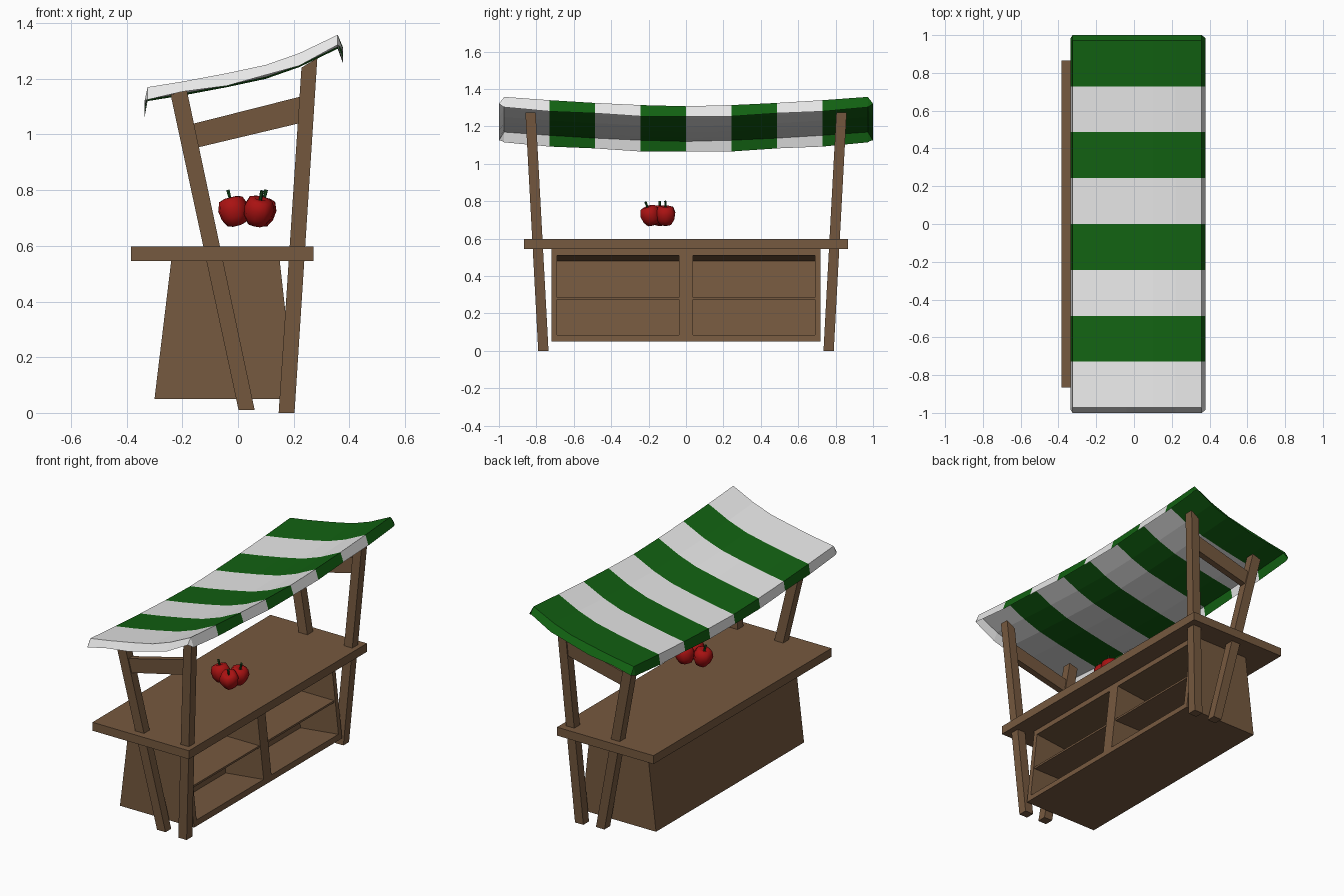
import bpy, bmesh, math
from mathutils import Matrix, Vector

if "Cube" in bpy.data.objects:
    bpy.data.objects.remove(bpy.data.objects["Cube"])


def material(name, rgb):
    m = bpy.data.materials.new(name)
    m.diffuse_color = (*rgb, 1)
    m.use_nodes = True
    m.node_tree.nodes["Principled BSDF"].inputs["Base Color"].default_value = m.diffuse_color
    return m


wood = material("brown wood", (0.18, 0.10, 0.05))
white = material("white cloth", (0.8, 0.8, 0.8))
green = material("green cloth", (0.006, 0.12, 0.006))
red = material("red fruit", (0.40, 0.006, 0.006))
stem_green = material("stem green", (0.01, 0.08, 0.015))


def add(name, bm, mats, recalc=True):
    if recalc:
        bmesh.ops.recalc_face_normals(bm, faces=bm.faces)
    me = bpy.data.meshes.new(name)
    bm.to_mesh(me)
    bm.free()
    for m in mats:
        me.materials.append(m)
    ob = bpy.data.objects.new(name, me)
    bpy.context.collection.objects.link(ob)
    return ob


def prism(name, profile, y0, y1, lean=0.0):
    """x-z profile extruded along y, optionally leaning in y with height"""
    bm = bmesh.new()
    a, b = [[bm.verts.new((x, y + lean * z, z)) for x, z in profile] for y in (y0, y1)]
    bm.faces.new(a)
    bm.faces.new(b[::-1])
    n = len(profile)
    for i in range(n):
        k = (i + 1) % n
        bm.faces.new((a[i], b[i], b[k], a[k]))
    return add(name, bm, [wood])


# Counter top
prism("counter_top", [(-.385, .545), (.272, .545), (.272, .597), (-.385, .597)], -.866, .866)

# Cabinet with two recesses on the open side, each with a shelf
cabinet = prism("cabinet", [(-.30, .05), (.205, .05), (.15, .546), (-.24, .546)], -.72, .72)


def face_x(z):
    return .15 + .055 * (.545 - z) / .495


normal = Vector((.994, .11))
low, high = Vector((face_x(.085), .085)), Vector((face_x(.51), .51))
recess = [low - normal * .26, low + normal * .1, high + normal * .1, high - normal * .26]
for i, (y0, y1) in enumerate([(-.69, -.038), (.038, .69)]):
    cutter = prism(f"recess_cutter_{i}", recess, y0, y1)
    cutter.hide_render = True
    cutter.hide_viewport = False
    cutter.display_type = 'WIRE'
    mod = cabinet.modifiers.new("recess", 'BOOLEAN')
    mod.operation = 'DIFFERENCE'
    mod.solver = 'EXACT'
    mod.object = cutter
    prism(f"shelf_{i}", [(-.10, .273), (.172, .273), (.172, .285), (-.10, .285)],
          y0 - .005, y1 + .005)

# Leaning posts and the braces between them
LEAN = .054
for side, s in (("near", -1), ("far", 1)):
    prism(f"{side}_rear_post", [(.146, 0), (.203, 0), (.285, 1.275), (.228, 1.24)],
          s * .735, s * .79, s * LEAN)
    prism(f"{side}_front_post", [(.002, .01), (.06, .01), (-.184, 1.16), (-.242, 1.143)],
          s * .735, s * .79, s * LEAN)
    prism(f"{side}_brace", [(-.155, .951), (.24, 1.045), (.24, 1.14), (-.175, 1.035)],
          s * .743, s * .782, s * LEAN)

# Sagging striped canopy: a sheet with a short hanging skirt on all edges
XS = [-.325, -.2, -.04, .1, .22, .358]
ZS = [1.17, 1.19, 1.22, 1.25, 1.292, 1.358]
NY = 8
bm = bmesh.new()
rows = []
for j in range(-1, NY + 2):
    jc = min(max(j, 0), NY)
    t = jc / NY * 2 - 1
    sag = .05 * (1 - abs(t) ** 1.5)
    end = j != jc
    row = []
    for i in range(-1, len(XS) + 1):
        ic = min(max(i, 0), len(XS) - 1)
        edge = i != ic
        x, y, z = XS[ic], .972 * t, ZS[ic] - sag
        if edge:
            x += -.01 if i < 0 else .02
            z -= .055 if jc % 2 == 0 else .06
        if end:
            y = t * (.985 if edge else 1.0)
            if edge:
                z += .008
            else:
                z -= .045 if i % 2 == 0 else .036
        row.append(bm.verts.new((x, y, z)))
    rows.append(row)
for j in range(len(rows) - 1):
    stripe = min(max(j - 1, 0), NY - 1)
    for i in range(len(XS) + 1):
        f = bm.faces.new((rows[j][i], rows[j][i + 1], rows[j + 1][i + 1], rows[j + 1][i]))
        f.material_index = stripe % 2
add("striped_canopy", bm, [white, green], recalc=False)

# Three lumpy red fruits with tilted stems
PROFILE = [(.022, .05), (.043, .043), (.055, .012), (.05, -.022), (.034, -.049), (.014, -.055)]
SEG = 10
fruits = [(-.017, -.14, -.25, .0), (.084, -.11, .22, .0), (.073, -.19, .18, .35)]
for k, (x, y, tilt_y, tilt_x) in enumerate(fruits):
    place = (Matrix.Translation((x, y, .725)) @ Matrix.Rotation(tilt_y, 4, 'Y')
             @ Matrix.Rotation(tilt_x, 4, 'X') @ Matrix.Rotation(k * .7, 4, 'Z'))
    bm = bmesh.new()
    rings = []
    for r, z in PROFILE:
        rings.append([bm.verts.new((r * (1 + .04 * (-1) ** a) * math.cos(a * math.tau / SEG),
                                    r * (1 + .04 * (-1) ** a) * math.sin(a * math.tau / SEG), z))
                      for a in range(SEG)])
    for p, q in zip(rings, rings[1:]):
        for a in range(SEG):
            b = (a + 1) % SEG
            bm.faces.new((p[a], q[a], q[b], p[b]))
    for ring, z in ((rings[0], .036), (rings[-1], -.05)):
        c = bm.verts.new((0, 0, z))
        for a in range(SEG):
            bm.faces.new((ring[a], ring[(a + 1) % SEG], c))
    for f in bm.faces:
        f.smooth = True
    bm.transform(place)
    add(f"fruit_{k}", bm, [red])

    bm = bmesh.new()
    bmesh.ops.create_cone(bm, cap_ends=True, segments=6, radius1=.005, radius2=.007, depth=.045)
    bm.transform(place @ Matrix.Translation((0, 0, .056)))
    add(f"fruit_stem_{k}", bm, [stem_green])
